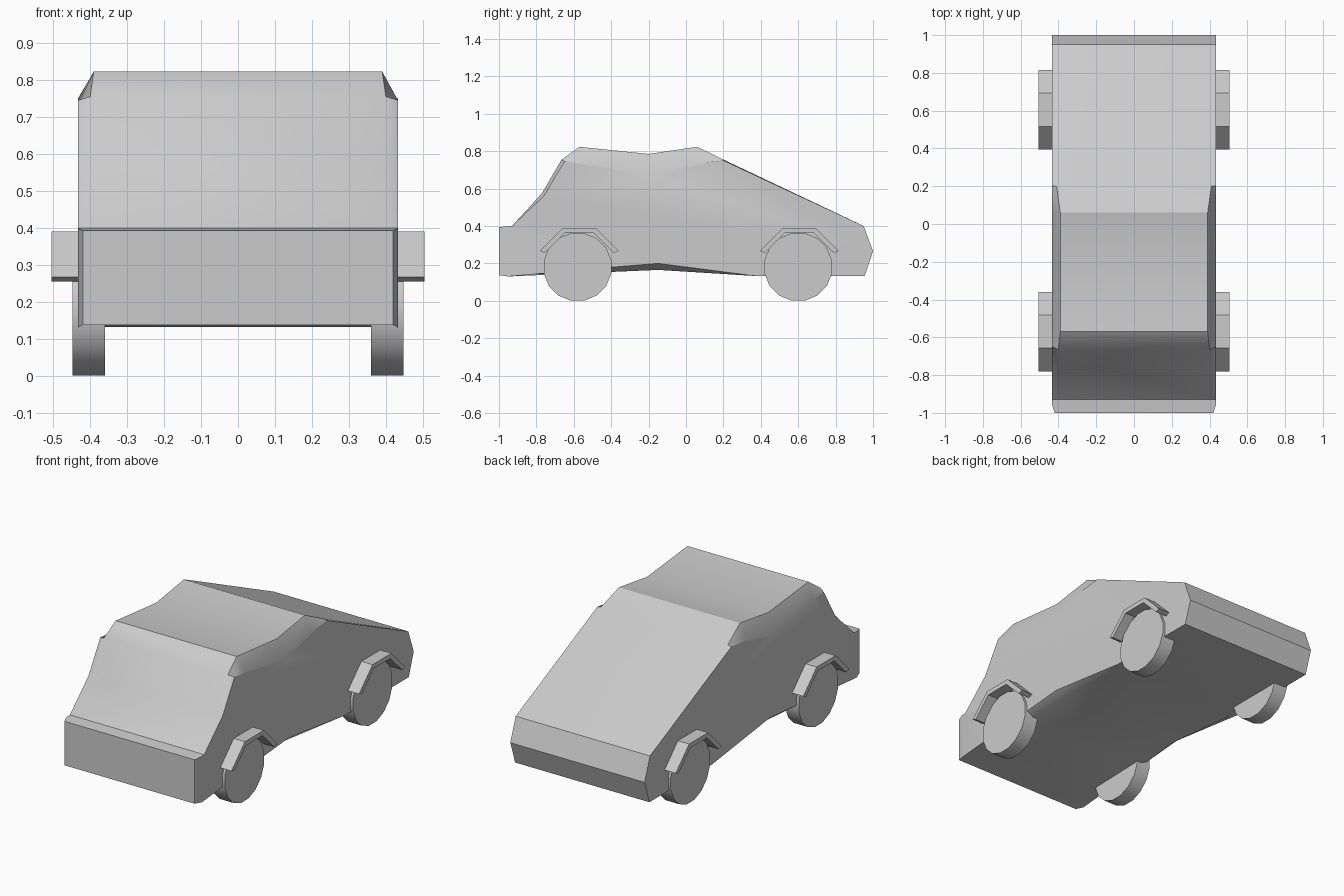
import bpy, bmesh, math

cube = bpy.data.objects.get("Cube")
if cube:
    bpy.data.objects.remove(cube)

# One plain grey for the whole car
grey = bpy.data.materials.new("plain grey")
grey.use_nodes = True
colour = (0.6, 0.6, 0.6, 1)
grey.diffuse_color = colour
grey.node_tree.nodes["Principled BSDF"].inputs["Base Color"].default_value = colour


def finish(name, bm):
    bmesh.ops.recalc_face_normals(bm, faces=bm.faces)
    mesh = bpy.data.meshes.new(name)
    bm.to_mesh(mesh)
    bm.free()
    mesh.materials.append(grey)
    obj = bpy.data.objects.new(name, mesh)
    bpy.context.collection.objects.link(obj)
    bpy.ops.object.select_all(action='DESELECT')
    obj.select_set(True)
    bpy.context.view_layer.objects.active = obj
    bpy.ops.object.shade_smooth_by_angle(angle=math.radians(30))
    return obj


def loft(bm, rings, capped=True):
    """Bridge equal closed rings in order and optionally cap both ends."""
    loops = [[bm.verts.new(p) for p in ring] for ring in rings]
    n = len(loops[0])
    for a, b in zip(loops, loops[1:]):
        for i in range(n):
            j = (i + 1) % n
            bm.faces.new((a[i], a[j], b[j], b[i]))
    if capped:
        bm.faces.new(loops[0])
        bm.faces.new(loops[-1])


# Body: outer side outline (y, z) and the matching inner outline (x, y, z)
HALF = 0.433
outline = [
    ((-0.95, 0.13), (0.42, -1.0, 0.137)),
    ((-0.96, 0.398), (0.42, -1.0, 0.393)),
    ((-0.93, 0.4), (0.41, -0.93, 0.4)),
    ((-0.76, 0.56), (0.40, -0.77, 0.575)),
    ((-0.65, 0.745), (0.40, -0.665, 0.755)),
    ((-0.56, 0.735), (0.39, -0.57, 0.823)),
    ((-0.18, 0.67), (0.39, -0.2, 0.785)),
    ((0.06, 0.735), (0.39, 0.06, 0.823)),
    ((0.2, 0.75), (0.41, 0.2, 0.755)),
    ((0.95, 0.4), (0.41, 0.95, 0.4)),
    ((1.0, 0.265), (0.41, 1.0, 0.265)),
    ((0.955, 0.132), (0.41, 0.955, 0.132)),
    ((0.38, 0.132), (0.41, 0.38, 0.132)),
    ((-0.15, 0.2), (0.39, -0.15, 0.165)),
    ((-0.45, 0.175), (0.39, -0.45, 0.152)),
]
bm = bmesh.new()
loft(bm, [
    [(HALF, y, z) for (y, z), _ in outline],
    [inner for _, inner in outline],
    [(-x, y, z) for _, (x, y, z) in outline],
    [(-HALF, y, z) for (y, z), _ in outline],
])
finish("body", bm)


# Wheels: sixteen-sided discs
def wheel(name, side, yc):
    ring = [(yc + 0.184 * math.cos(a), 0.181 + 0.184 * math.sin(a))
            for a in (math.tau * (i + 0.5) / 16 for i in range(16))]
    bm = bmesh.new()
    loft(bm, [[(side * x, y, z) for y, z in ring] for x in (0.36, 0.448)])
    finish(name, bm)


# Wheel arches: the upper part of a thick octagonal ring
def arch(name, side, yc):
    angles = [math.radians(22.5 + 45 * i) for i in range(4)]
    path = [(0.2287, a) for a in angles] + [(0.2, a) for a in reversed(angles)]
    ring = [(yc + r * math.cos(a), 0.179 + r * math.sin(a)) for r, a in path]
    bm = bmesh.new()
    loft(bm, [[(side * x, y, z) for y, z in ring] for x in (0.41, 0.505)])
    finish(name, bm)


for side_name, side in (("left", 1), ("right", -1)):
    for end_name, wheel_y, arch_y in (("front", -0.58, -0.57), ("rear", 0.6, 0.605)):
        wheel(f"{end_name}_{side_name}_wheel", side, wheel_y)
        arch(f"{end_name}_{side_name}_wheel_arch", side, arch_y)
